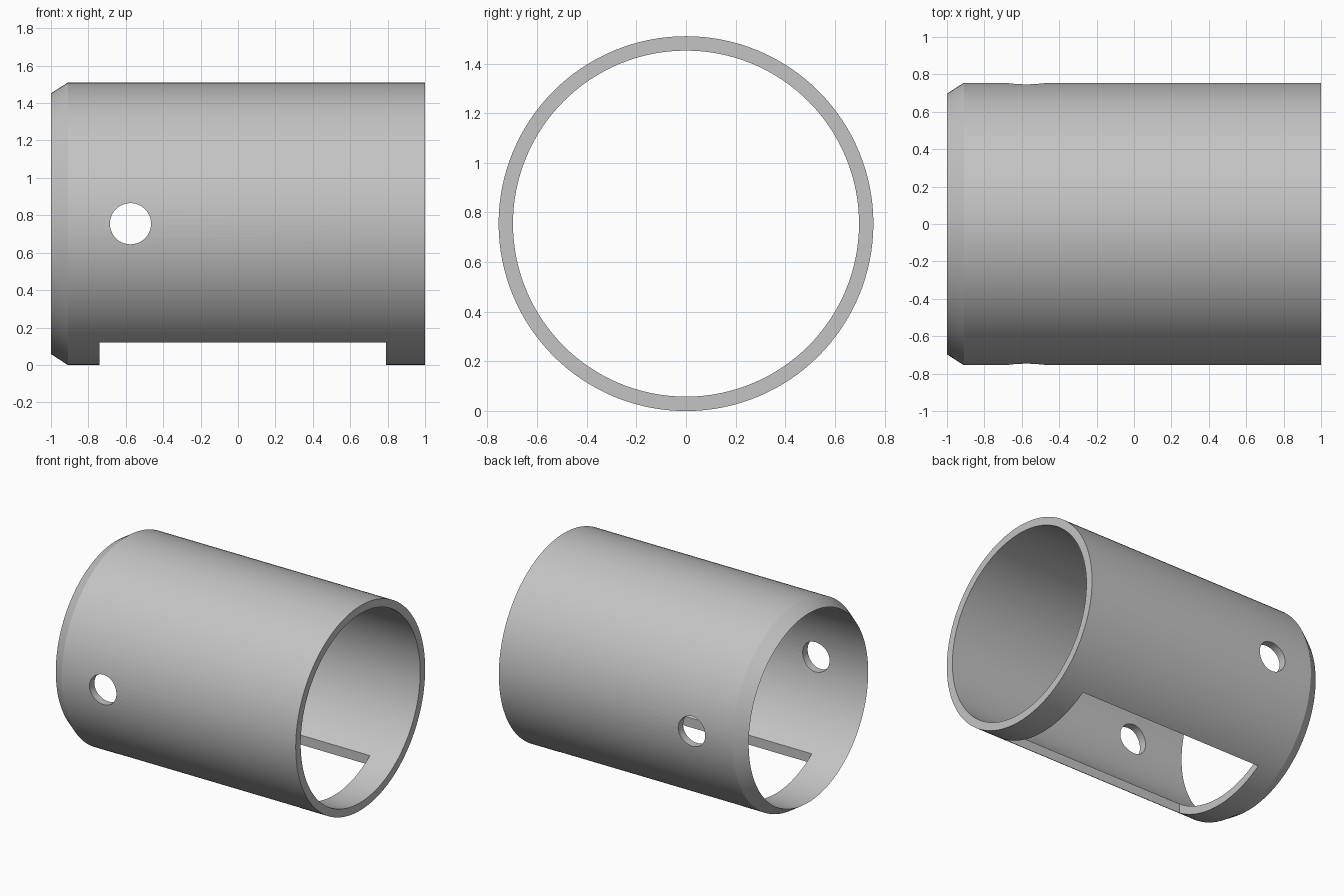
import bpy, bmesh, math
from mathutils import Matrix

cube = bpy.data.objects.get("Cube")
if cube:
    bpy.data.objects.remove(cube, do_unlink=True)

OUTER, INNER, SEGMENTS = 0.755, 0.697, 128

metal = bpy.data.materials.new("light_grey")
metal.use_nodes = True
colour = (0.55, 0.55, 0.55, 1)
metal.diffuse_color = colour
metal.node_tree.nodes["Principled BSDF"].inputs["Base Color"].default_value = colour


def make_object(name, bm):
    bmesh.ops.recalc_face_normals(bm, faces=bm.faces)
    mesh = bpy.data.meshes.new(name)
    bm.to_mesh(mesh)
    bm.free()
    mesh.materials.append(metal)
    obj = bpy.data.objects.new(name, mesh)
    bpy.context.collection.objects.link(obj)
    return obj


# Tube: closed wall profile (x, radius) revolved about the x axis, bevelled at one end
profile = [(-1, INNER), (-0.91, OUTER), (1, OUTER), (1, INNER)]
bm = bmesh.new()
rings = []
for i in range(SEGMENTS):
    a = 2 * math.pi * i / SEGMENTS
    rings.append([bm.verts.new((x, r * math.sin(a), OUTER - r * math.cos(a)))
                  for x, r in profile])
for i, ring in enumerate(rings):
    following = rings[(i + 1) % SEGMENTS]
    for j in range(len(profile)):
        k = (j + 1) % len(profile)
        bm.faces.new((ring[j], ring[k], following[k], following[j]))
tube = make_object("tube_sleeve", bm)

# Cutter for the round cross hole through both side walls
bm = bmesh.new()
bmesh.ops.create_cone(bm, cap_ends=True, segments=64, radius1=0.11, radius2=0.11, depth=2,
                      matrix=Matrix.Translation((-0.575, 0, OUTER))
                      @ Matrix.Rotation(math.pi / 2, 4, "X"))
hole = make_object("cross_hole_cutter", bm)

# Cutter for the long window in the underside
x0, x1, half_width = -0.74, 0.79, 0.41
bm = bmesh.new()
bmesh.ops.create_cube(bm, size=1,
                      matrix=Matrix.Translation(((x0 + x1) / 2, 0, 0))
                      @ Matrix.Diagonal((x1 - x0, 2 * half_width, 0.8, 1)))
window = make_object("bottom_window_cutter", bm)

# Cut the openings
bpy.ops.object.select_all(action="DESELECT")
bpy.context.view_layer.objects.active = tube
tube.select_set(True)
for cutter in (hole, window):
    cutter.hide_render = True
    mod = tube.modifiers.new(cutter.name, "BOOLEAN")
    mod.operation = "DIFFERENCE"
    mod.solver = "EXACT"
    mod.object = cutter
    bpy.ops.object.modifier_apply(modifier=mod.name)
    bpy.data.objects.remove(cutter, do_unlink=True)

bpy.ops.object.shade_smooth_by_angle(angle=math.radians(25))
